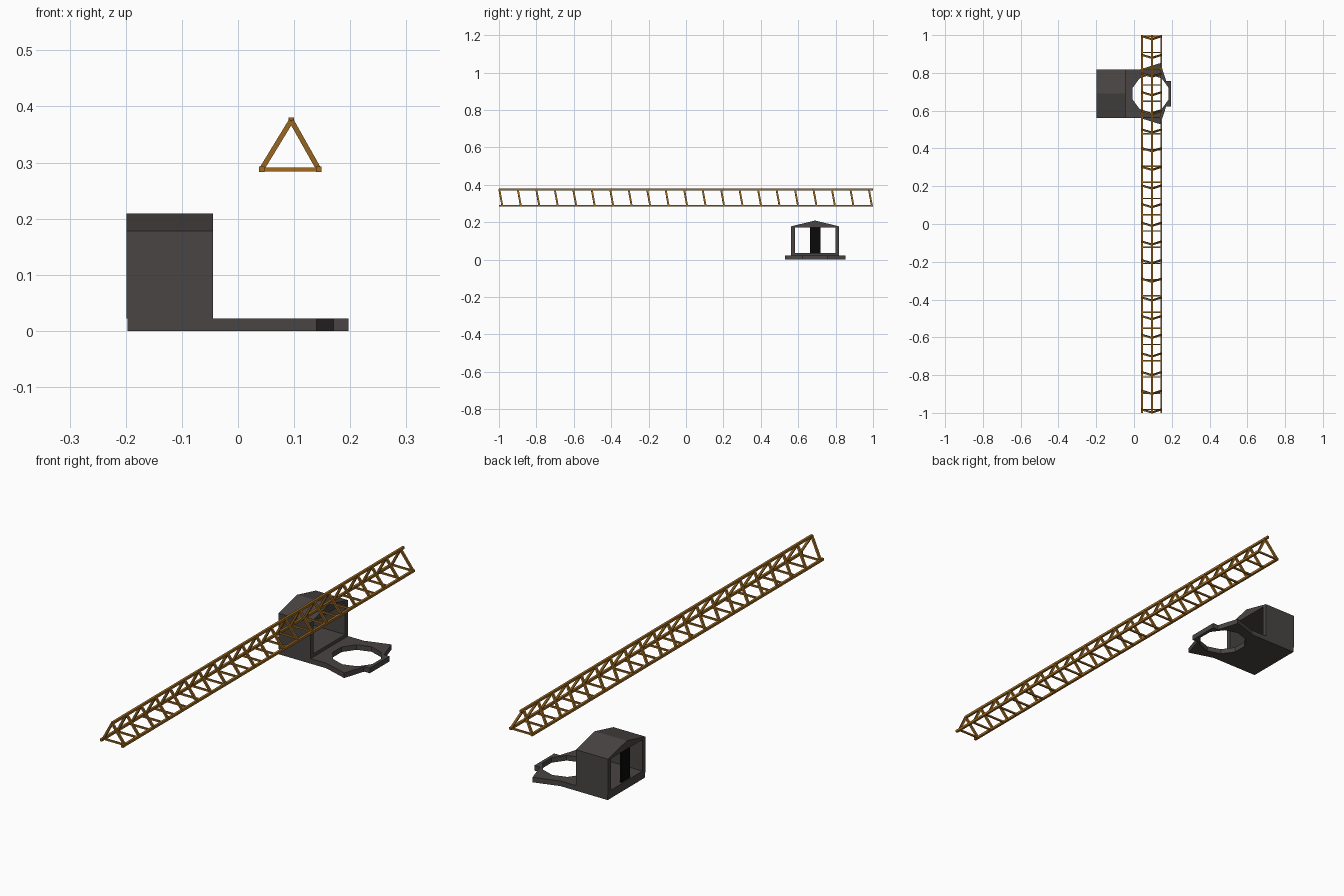
import bpy, bmesh, math
from mathutils import Matrix, Vector

if "Cube" in bpy.data.objects:
    bpy.data.objects.remove(bpy.data.objects["Cube"])


def material(name, rgb):
    m = bpy.data.materials.new(name)
    m.diffuse_color = (*rgb, 1)
    m.use_nodes = True
    m.node_tree.nodes["Principled BSDF"].inputs["Base Color"].default_value = m.diffuse_color
    return m


WOOD = material("brown", (0.36, 0.15, 0.015))
DARK = material("charcoal", (0.065, 0.058, 0.056))
BLACK = material("black", (0.003, 0.003, 0.003))


def finish(name, mesh, mat):
    mesh.materials.clear()
    mesh.materials.append(mat)
    ob = bpy.data.objects.new(name, mesh)
    bpy.context.collection.objects.link(ob)
    return ob


def extruded(name, outlines, depth, matrix, mat):
    """Filled profile (later outlines are holes) extruded by depth."""
    cu = bpy.data.curves.new(name, 'CURVE')
    cu.dimensions = '2D'
    cu.fill_mode = 'BOTH'
    cu.extrude = depth / 2
    for pts in outlines:
        sp = cu.splines.new('POLY')
        sp.points.add(len(pts) - 1)
        for p, (u, v) in zip(sp.points, pts):
            p.co = (u, v, 0, 1)
        sp.use_cyclic_u = True
    tmp = bpy.data.objects.new(name + "_outline", cu)
    bpy.context.collection.objects.link(tmp)
    dg = bpy.context.evaluated_depsgraph_get()
    mesh = bpy.data.meshes.new_from_object(tmp.evaluated_get(dg))
    bpy.data.objects.remove(tmp)
    mesh.transform(matrix)
    bm = bmesh.new()
    bm.from_mesh(mesh)
    bmesh.ops.remove_doubles(bm, verts=bm.verts, dist=1e-5)
    bmesh.ops.recalc_face_normals(bm, faces=bm.faces)
    bm.to_mesh(mesh)
    bm.free()
    for p in mesh.polygons:
        p.use_smooth = False
    return finish(name, mesh, mat)


def bars(name, pairs, size, mat):
    """Square bars between pairs of points, as one object."""
    bm = bmesh.new()
    for a, b in pairs:
        a, b = Vector(a), Vector(b)
        d = b - a
        z = d.normalized()
        ref = Vector((0, 0, 1)) if abs(z.y) > 0.9 else Vector((0, 1, 0))
        x = ref.cross(z).normalized()
        y = z.cross(x)
        rot = Matrix((x, y, z)).transposed().to_4x4()
        m = Matrix.Translation((a + b) / 2) @ rot @ Matrix.Diagonal((size, size, d.length, 1))
        bmesh.ops.create_cube(bm, size=1, matrix=m)
    mesh = bpy.data.meshes.new(name)
    bm.to_mesh(mesh)
    bm.free()
    return finish(name, mesh, mat)


# Triangular lattice boom
LEFT, RIGHT, TOP = (0.042, 0.288), (0.144, 0.288), (0.095, 0.375)


def at(corner, y):
    return (corner[0], y, corner[1])


bars("boom_chords", [(at(c, -1), at(c, 1)) for c in (LEFT, RIGHT, TOP)], 0.01, WOOD)
frames = [-0.982 + 0.0988 * k for k in range(21)]
bars("boom_side_struts",
     [(at(c, y), at(TOP, y - 0.016)) for y in frames for c in (LEFT, RIGHT)], 0.009, WOOD)
bars("boom_bottom_rungs",
     [(at(LEFT, y), at(RIGHT, y)) for y in (-0.982 + 0.0859 * k for k in range(24))], 0.007, WOOD)

# Base plate with ten-sided ring opening (half outline mirrored about y = 0.69)
CY = 0.69
half = [(-0.197, 0.128), (0.03, 0.128), (0.14, 0.162), (0.17, 0.068), (0.197, 0.068)]
outer = [(x, CY - h) for x, h in half] + [(x, CY + h) for x, h in reversed(half)]
hole = [(0.088 + 0.1 * math.cos(math.pi * (2 * i + 1) / 10),
         CY + 0.1 * math.sin(math.pi * (2 * i + 1) / 10)) for i in range(10)]
extruded("base_plate", [outer, hole], 0.022, Matrix.Translation((0, 0, 0.011)), DARK)

# Open-ended cabin with gabled roof, profile in y-z extruded along x
to_yz = Matrix(((0, 0, 1, -0.122), (1, 0, 0, 0), (0, 1, 0, 0), (0, 0, 0, 1)))
shell = [(CY - 0.128, 0.022), (CY + 0.128, 0.022), (CY + 0.128, 0.178),
         (CY, 0.209), (CY - 0.128, 0.178)]
window = [(CY - 0.108, 0.036), (CY + 0.108, 0.036), (CY + 0.108, 0.173), (CY - 0.108, 0.173)]
extruded("cabin_shell", [shell, window], 0.154, to_yz, DARK)

# Black upright panel in the rear opening
panel = [(CY - 0.028, 0.036), (CY + 0.028, 0.036), (CY + 0.028, 0.173), (CY - 0.028, 0.173)]
extruded("rear_panel", [panel], 0.008, Matrix.Translation((-0.068, 0, 0)) @ to_yz, BLACK)
